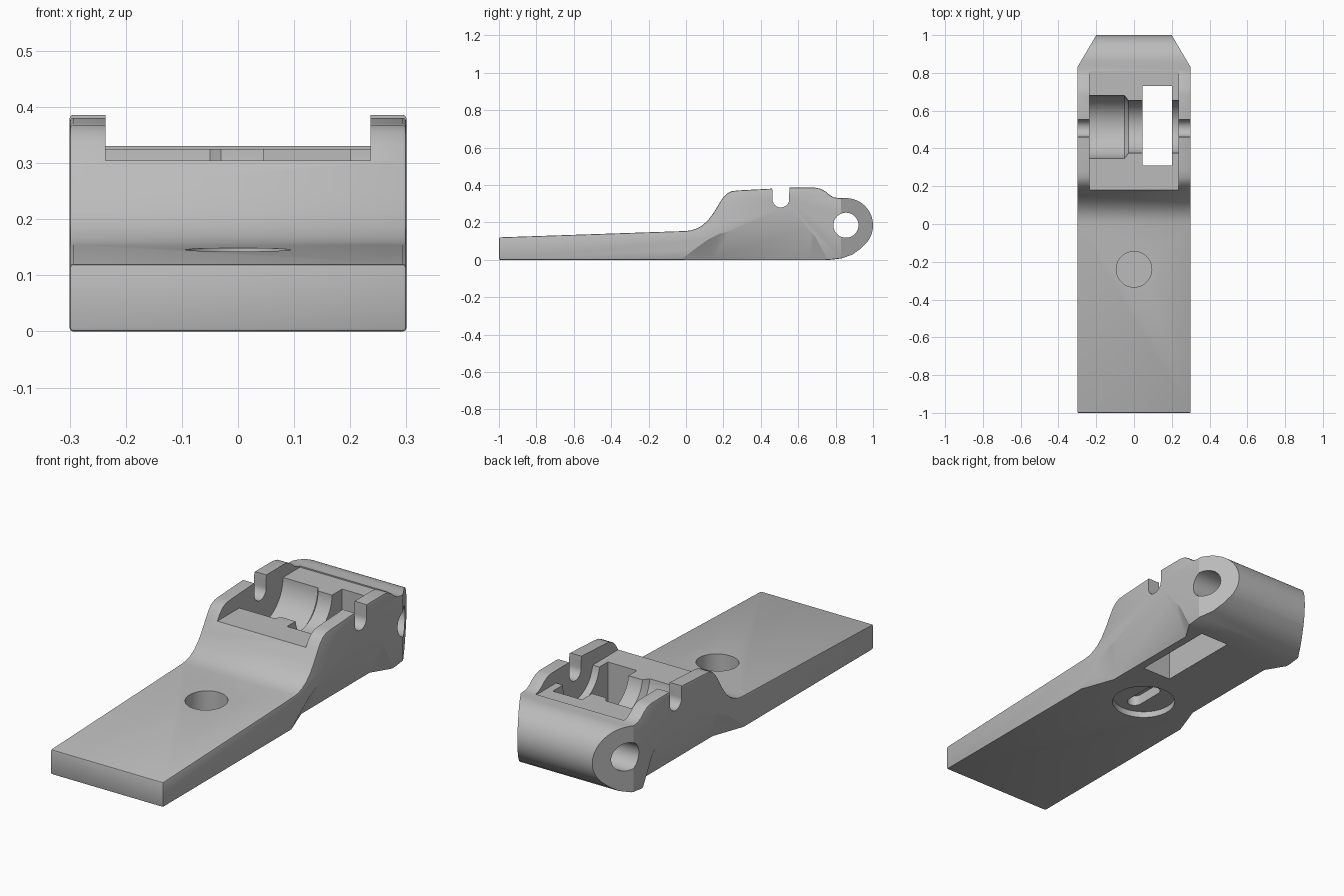
import bpy, bmesh, math
from mathutils import Vector, Matrix

cube = bpy.data.objects.get("Cube")
if cube:
    bpy.data.objects.remove(cube, do_unlink=True)

grey = bpy.data.materials.new("plain grey")
grey.use_nodes = True
grey.diffuse_color = (0.5, 0.5, 0.5, 1)
grey.node_tree.nodes["Principled BSDF"].inputs["Base Color"].default_value = (0.5, 0.5, 0.5, 1)

HALF = 0.3            # half width of the lever
PIN = (0.855, 0.185)  # hinge hole centre in y, z
DRUM = (0.513, 0.325) # drum axis in y, z


def make(name, bm):
    bmesh.ops.recalc_face_normals(bm, faces=bm.faces[:])
    mesh = bpy.data.meshes.new(name)
    bm.to_mesh(mesh)
    bm.free()
    mesh.materials.append(grey)
    obj = bpy.data.objects.new(name, mesh)
    bpy.context.collection.objects.link(obj)
    return obj


def extrude(name, points, direction):
    bm = bmesh.new()
    face = bm.faces.new([bm.verts.new(p) for p in points])
    res = bmesh.ops.extrude_face_region(bm, geom=[face])
    moved = [g for g in res["geom"] if isinstance(g, bmesh.types.BMVert)]
    bmesh.ops.translate(bm, verts=moved, vec=direction)
    return make(name, bm)


def box(name, x, y, z):
    return extrude(name, [(x[0], y[0], z[0]), (x[1], y[0], z[0]), (x[1], y[1], z[0]),
                          (x[0], y[1], z[0])], (0, 0, z[1] - z[0]))


def arc(cy, cz, r, start, end, n):
    angles = [math.radians(start + (end - start) * i / n) for i in range(n + 1)]
    return [(cy + r * math.cos(a), cz + r * math.sin(a)) for a in angles]


def across(name, pts, half=0.5):
    return extrude(name, [(-half, y, z) for y, z in pts], (2 * half, 0, 0))


def disc_pocket(name, y, r, z0, z1):
    ring = arc(0, y, r, 0, 360, 64)[:-1]
    return extrude(name, [(a, b, z0) for a, b in ring], (0, 0, z1 - z0))


def hull(name, points):
    bm = bmesh.new()
    for p in points:
        bm.verts.new(p)
    bmesh.ops.convex_hull(bm, input=bm.verts[:])
    bmesh.ops.delete(bm, geom=[v for v in bm.verts if not v.link_faces], context="VERTS")
    return make(name, bm)


def apply_mod(obj, mod):
    bpy.context.view_layer.objects.active = obj
    bpy.ops.object.modifier_apply(modifier=mod.name)


def cut(obj, cutter):
    mod = obj.modifiers.new("cut", "BOOLEAN")
    mod.operation = "DIFFERENCE"
    mod.solver = "EXACT"
    mod.object = cutter
    apply_mod(obj, mod)
    bpy.data.objects.remove(cutter, do_unlink=True)


# Lever body: tongue, ramp, side cheeks and rounded hinge end
profile = [(-1, 0), (-1, 0.12), (0, 0.154), (0.03, 0.158), (0.06, 0.168), (0.09, 0.186),
           (0.12, 0.214), (0.15, 0.255), (0.18, 0.305), (0.2, 0.335), (0.22, 0.355),
           (0.245, 0.367), (0.28, 0.371), (0.45, 0.38), (0.56, 0.386), (0.69, 0.386),
           (0.72, 0.38), (0.745, 0.366), (0.77, 0.345), (0.79, 0.334), (0.815, 0.33)]
profile += arc(*PIN, 0.145, 90, -40, 24)
profile += [(0.93, 0.057), (0.89, 0.028), (0.83, 0.007), (0.77, 0)]
body = across("lever_body", profile, HALF)
bevel = body.modifiers.new("edge", "BEVEL")
bevel.width = 0.006
bevel.segments = 2
bevel.limit_method = "ANGLE"
bevel.angle_limit = math.radians(60)
apply_mod(body, bevel)

# Chamfered hinge corners and tapered lower flanks
for s in (-1, 1):
    corner = [(s * 0.3, 0.83, -0.1), (s * 0.182, 1.03, -0.1), (s * 0.5, 1.03, -0.1),
              (s * 0.5, 0.83, -0.1)]
    cut(body, extrude("corner", corner, (0, 0, 0.7)))
    flank = [(-0.03, 0), (0.04, 0.055), (0.12, 0.112), (0.18, 0.142), (0.24, 0.155),
             (0.62, 0.17), (0.66, 0.16), (0.69, 0.13), (0.72, 0.06), (0.76, 0)]
    pts = [(s * 0.301, y, z) for y, z in flank]
    pts += [(s * 0.35, y, z) for y, z in flank]
    pts += [(s * 0.24, 0.14, 0), (s * 0.24, 0.66, 0)]
    pts += [(s * 0.24, 0.14, -0.05), (s * 0.24, 0.66, -0.05), (s * 0.35, 0, -0.05),
            (s * 0.35, 0.74, -0.05)]
    cut(body, hull("flank", pts))

# Deck between the cheeks, a little lower in front of the drum
deck = [(0.1, 0.305), (0.52, 0.305), (0.52, 0.325), (0.81, 0.325), (0.81, 0.6), (0.1, 0.6)]
cut(body, across("deck", deck, 0.236))

# Stepped drum cavity
bm = bmesh.new()
spine = [(-0.236, 0), (-0.236, 0.167), (-0.05, 0.167), (-0.03, 0.14), (0.236, 0.14), (0.236, 0)]
verts = [bm.verts.new((x, DRUM[0], DRUM[1] + r)) for x, r in spine]
edges = [bm.edges.new(pair) for pair in zip(verts, verts[1:])]
bmesh.ops.spin(bm, geom=verts + edges, cent=(0, *DRUM), axis=(1, 0, 0),
               angle=math.tau, steps=64, use_duplicate=False)
bmesh.ops.remove_doubles(bm, verts=bm.verts[:], dist=0.0001)
cut(body, make("drum_cavity", bm))

# Through window
cut(body, box("window", (0.045, 0.2), (0.31, 0.73), (-0.2, 0.6)))

# Axle slots with rounded bottoms
slot = arc(0.507, 0.325, 0.045, 180, 360, 16) + [(0.552, 0.36), (0.56, 0.6), (0.45, 0.6), (0.462, 0.36)]
cut(body, across("axle_slot", slot))

# Hinge hole
cut(body, across("hinge_hole", arc(*PIN, 0.067, 0, 360, 48)[:-1]))

# Blind hole in the tongue
cut(body, disc_pocket("tongue_hole", -0.24, 0.094, 0.035, 0.4))

# Underside round recess with an oblong pocket inside it
cut(body, disc_pocket("under_recess", 0.07, 0.145, -0.1, 0.03))
oblong = arc(0, 0.135, 0.035, 0, 180, 12) + arc(0, 0.005, 0.035, 180, 360, 12)
cut(body, extrude("oblong", [(x, y, -0.1) for x, y in oblong], (0, 0, 0.18)))

# Smooth curves, keep sharp edges
bpy.ops.object.select_all(action="DESELECT")
body.select_set(True)
bpy.context.view_layer.objects.active = body
bpy.ops.object.shade_smooth_by_angle(angle=math.radians(25))
